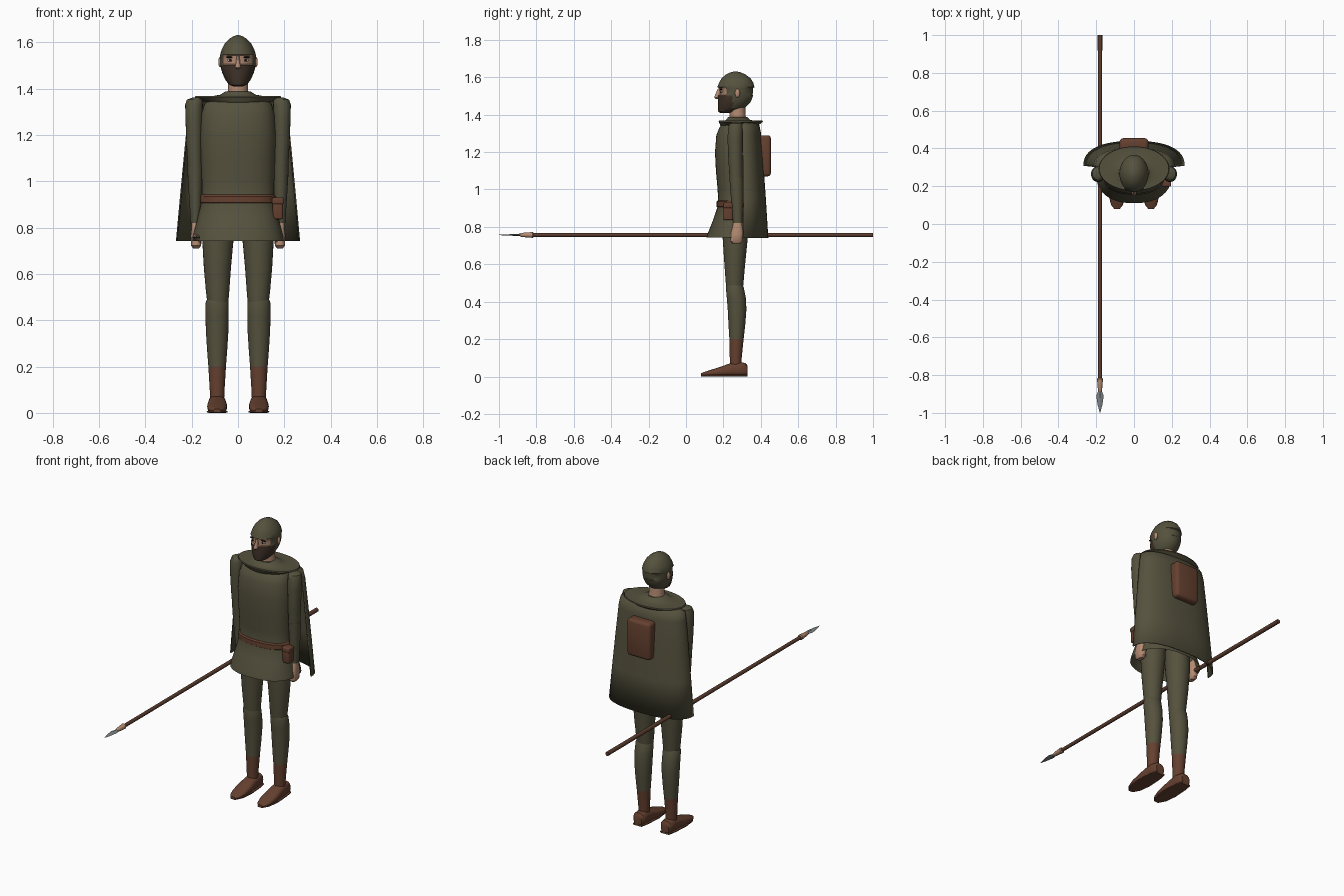
import bpy, bmesh, math
from mathutils import Vector


def material(name, r, g, b):
    m = bpy.data.materials.new(name)
    m.diffuse_color = (r, g, b, 1)
    return m


OLIVE = material("olive_cloth", 0.090, 0.083, 0.047)
LEATHER = material("brown_leather", 0.130, 0.052, 0.029)
MASK = material("dark_cloth", 0.050, 0.032, 0.021)
WOOD = material("spear_wood", 0.105, 0.046, 0.028)
SKIN = material("skin", 0.46, 0.26, 0.17)
STEEL = material("steel", 0.20, 0.22, 0.22)
WHITE = material("eye_white", 0.60, 0.58, 0.52)
BLACK = material("black", 0.012, 0.01, 0.01)


def finish(bm, name, mats, angle=40):
    bmesh.ops.recalc_face_normals(bm, faces=bm.faces)
    me = bpy.data.meshes.new(name)
    bm.to_mesh(me)
    bm.free()
    ob = bpy.data.objects.new(name, me)
    bpy.context.collection.objects.link(ob)
    for m in (mats if isinstance(mats, list) else [mats]):
        me.materials.append(m)
    bpy.ops.object.select_all(action='DESELECT')
    ob.select_set(True)
    bpy.context.view_layer.objects.active = ob
    bpy.ops.object.shade_smooth_by_angle(angle=math.radians(angle))
    return ob


def loft(name, rings, mats, axis='z', n=28, p=2.0, caps=(True, True), rule=None, angle=40, arc=None):
    """Skin superellipse rings (along, c1, c2, r1, r2) along the z or y axis."""
    bm = bmesh.new()
    loops = []
    for s, c1, c2, r1, r2 in rings:
        loop = []
        for i in range(n + 1 if arc else n):
            a = (arc or math.tau) * i / n
            u, v = math.cos(a), math.sin(a)
            x = c1 + r1 * math.copysign(abs(u) ** (2 / p), u)
            w = c2 + r2 * math.copysign(abs(v) ** (2 / p), v)
            loop.append(bm.verts.new((x, w, s) if axis == 'z' else (x, s, w)))
        loops.append(loop)
    for a, b in zip(loops, loops[1:]):
        for i in range(n):
            j = (i + 1) % len(a)
            bm.faces.new((a[i], a[j], b[j], b[i]))
    if not arc:
        if caps[0]:
            bm.faces.new(loops[0])
        if caps[1]:
            bm.faces.new(loops[-1])
    if rule:
        for f in bm.faces:
            f.material_index = rule(f.calc_center_median())
    return finish(bm, name, mats, angle)


def box(name, centre, size, mat, bevel):
    bm = bmesh.new()
    bmesh.ops.create_cube(bm, size=1)
    for v in bm.verts:
        v.co = Vector(c + k * s for c, k, s in zip(centre, v.co, size))
    bmesh.ops.bevel(bm, geom=bm.edges[:], offset=bevel, segments=3, affect='EDGES', profile=0.5)
    return finish(bm, name, mat)


def ball(name, centre, radii, mat, n=16):
    bm = bmesh.new()
    bmesh.ops.create_uvsphere(bm, u_segments=n, v_segments=n // 2 + 2, radius=1)
    for v in bm.verts:
        v.co = Vector(c + k * r for c, k, r in zip(centre, v.co, radii))
    return finish(bm, name, mat)


# Tunic with flared skirt, open below
loft("tunic", [(0.742, 0, 0.262, 0.200, 0.152), (0.76, 0, 0.262, 0.197, 0.148),
               (0.84, 0, 0.264, 0.176, 0.118), (0.92, 0, 0.265, 0.156, 0.092),
               (1.0, 0, 0.265, 0.157, 0.096), (1.1, 0, 0.264, 0.161, 0.104),
               (1.2, 0, 0.264, 0.165, 0.109), (1.29, 0, 0.266, 0.158, 0.104),
               (1.335, 0, 0.272, 0.145, 0.092), (1.36, 0, 0.278, 0.115, 0.07)],
     OLIVE, n=40, p=2.3, caps=(False, True))

# Belt and hip pouch
loft("belt", [(0.903, 0, 0.265, 0.157, 0.094), (0.908, 0, 0.265, 0.163, 0.101),
              (0.935, 0, 0.265, 0.162, 0.101), (0.942, 0, 0.265, 0.156, 0.094)],
     LEATHER, n=40, p=2.3)
box("hip_pouch", (0.172, 0.226, 0.882), (0.044, 0.05, 0.092), LEATHER, 0.008)
box("pouch_flap", (0.172, 0.226, 0.915), (0.05, 0.055, 0.03), LEATHER, 0.007)

# Cape: half shell closed over the shoulders
cape = loft("cape", [(0.742, 0, 0.308, 0.268, 0.132), (0.95, 0, 0.306, 0.249, 0.121),
                     (1.15, 0, 0.304, 0.230, 0.109), (1.3, 0, 0.302, 0.215, 0.099),
                     (1.345, 0, 0.300, 0.206, 0.092), (1.358, 0, 0.298, 0.17, 0.075),
                     (1.362, 0, 0.295, 0.10, 0.04)],
            OLIVE, n=32, p=2.4, arc=math.pi, angle=60)
solid = cape.modifiers.new("thickness", 'SOLIDIFY')
solid.thickness = 0.006

# Wide collar and its neck band
loft("collar", [(1.325, 0, 0.275, 0.075, 0.075), (1.332, 0, 0.278, 0.115, 0.09),
                (1.348, 0, 0.287, 0.155, 0.106), (1.362, 0, 0.293, 0.187, 0.118),
                (1.368, 0, 0.293, 0.184, 0.116), (1.366, 0, 0.285, 0.12, 0.08),
                (1.374, 0, 0.278, 0.075, 0.062), (1.388, 0, 0.276, 0.055, 0.05)],
     OLIVE, n=40)
loft("neck", [(1.36, 0, 0.278, 0.048, 0.046), (1.40, 0, 0.276, 0.043, 0.042),
              (1.47, 0, 0.272, 0.045, 0.044)], SKIN)

# Back pack
box("back_pack", (0, 0.419, 1.18), (0.152, 0.07, 0.22), LEATHER, 0.018)


# Head with hood, face opening and mask
def head_rule(c):
    if 1.503 < c.z < 1.545 and c.y < 0.218:
        return 1
    if c.z < 1.503 and c.y < 0.25:
        return 2
    return 0


loft("hooded_head", [(1.409, 0, 0.213, 0.018, 0.03), (1.416, 0, 0.220, 0.037, 0.048),
                     (1.435, 0, 0.242, 0.053, 0.072), (1.465, 0, 0.257, 0.067, 0.087),
                     (1.485, 0, 0.262, 0.073, 0.091), (1.503, 0, 0.265, 0.0755, 0.094),
                     (1.506, 0, 0.268, 0.076, 0.088), (1.525, 0, 0.269, 0.077, 0.089),
                     (1.543, 0, 0.268, 0.077, 0.091), (1.547, 0, 0.267, 0.077, 0.099),
                     (1.57, 0, 0.268, 0.070, 0.092), (1.595, 0, 0.268, 0.057, 0.077),
                     (1.615, 0, 0.266, 0.038, 0.052), (1.627, 0, 0.265, 0.018, 0.025),
                     (1.631, 0, 0.265, 0.004, 0.006)],
     [OLIVE, SKIN, MASK], n=40, rule=head_rule)

# Nose
loft("nose", [(1.484, 0, 0.168, 0.006, 0.008), (1.492, 0, 0.167, 0.013, 0.016),
              (1.505, 0, 0.171, 0.010, 0.016), (1.54, 0, 0.180, 0.006, 0.009)],
     SKIN, n=12)

# Spear held level in the right hand
SX, SZ = -0.18, 0.757
loft("spear_shaft", [(-0.83, SX, SZ, 0.010, 0.010), (1.0, SX, SZ, 0.012, 0.012)],
     WOOD, axis='y', n=14)
loft("spear_socket", [(-0.888, SX, SZ, 0.008, 0.008), (-0.88, SX, SZ, 0.011, 0.011),
                      (-0.82, SX, SZ, 0.016, 0.016), (-0.815, SX, SZ, 0.012, 0.012)],
     SKIN, axis='y', n=14)
loft("spear_blade", [(-1.0, SX, SZ, 0.001, 0.001), (-0.96, SX, SZ, 0.012, 0.003),
                     (-0.91, SX, SZ, 0.020, 0.005), (-0.885, SX, SZ, 0.010, 0.007),
                     (-0.87, SX, SZ, 0.008, 0.007)],
     STEEL, axis='y', n=4, angle=15)

for s, side in ((-1, "right"), (1, "left")):
    # Eyes and brows
    ball(side + "_eye", (s * 0.033, 0.191, 1.522), (0.013, 0.005, 0.006), WHITE)
    ball(side + "_pupil", (s * 0.033, 0.1865, 1.522), (0.006, 0.003, 0.006), BLACK)
    ball(side + "_brow", (s * 0.034, 0.188, 1.536), (0.018, 0.007, 0.004), BLACK)
    ball(side + "_ear", (s * 0.077, 0.275, 1.515), (0.008, 0.013, 0.023), SKIN)

    # Sleeves
    loft(side + "_upper_arm", [(1.05, s * 0.185, 0.268, 0.031, 0.034),
                               (1.15, s * 0.188, 0.264, 0.034, 0.037),
                               (1.27, s * 0.190, 0.262, 0.037, 0.040),
                               (1.33, s * 0.190, 0.265, 0.038, 0.040),
                               (1.352, s * 0.187, 0.268, 0.034, 0.035),
                               (1.362, s * 0.178, 0.27, 0.018, 0.02)], OLIVE, n=20)
    loft(side + "_forearm", [(0.82, s * 0.183, 0.276, 0.021, 0.025),
                             (0.92, s * 0.184, 0.273, 0.027, 0.030),
                             (1.02, s * 0.185, 0.270, 0.032, 0.035),
                             (1.065, s * 0.185, 0.268, 0.033, 0.036)], OLIVE, n=20)
    # Hands with thumb
    loft(side + "_hand", [(0.71, s * 0.181, 0.270, 0.012, 0.02),
                          (0.722, s * 0.181, 0.270, 0.022, 0.033),
                          (0.765, s * 0.181, 0.272, 0.024, 0.035),
                          (0.80, s * 0.182, 0.275, 0.019, 0.027),
                          (0.835, s * 0.183, 0.276, 0.017, 0.020)], SKIN, n=16, p=2.5)
    ball(side + "_thumb", (s * 0.165, 0.243, 0.762), (0.010, 0.012, 0.025), SKIN)

    # Legs
    X = s * 0.09
    loft(side + "_thigh", [(0.475, X - s * 0.003, 0.260, 0.045, 0.045),
                           (0.52, X - s * 0.002, 0.260, 0.050, 0.049),
                           (0.62, X - s * 0.001, 0.261, 0.058, 0.057),
                           (0.74, X - s * 0.003, 0.263, 0.067, 0.067),
                           (0.85, X - s * 0.006, 0.263, 0.068, 0.07)], OLIVE)
    loft(side + "_lower_leg", [(0.055, X, 0.266, 0.030, 0.030), (0.1, X, 0.266, 0.032, 0.032),
                               (0.2, X, 0.270, 0.038, 0.038), (0.28, X, 0.272, 0.044, 0.045),
                               (0.36, X, 0.273, 0.049, 0.050), (0.42, X, 0.269, 0.050, 0.051),
                               (0.475, X, 0.261, 0.050, 0.048), (0.487, X, 0.260, 0.045, 0.044)],
         [OLIVE, LEATHER], rule=lambda c: 1 if c.z < 0.2 else 0)
    # Pointed shoes
    loft(side + "_shoe", [(0.328, X, 0.033, 0.026, 0.026), (0.318, X, 0.037, 0.034, 0.035),
                          (0.28, X, 0.039, 0.037, 0.039), (0.24, X, 0.036, 0.039, 0.036),
                          (0.19, X, 0.027, 0.043, 0.027), (0.14, X, 0.020, 0.041, 0.018),
                          (0.10, X, 0.014, 0.031, 0.011), (0.08, X, 0.011, 0.015, 0.006)],
         LEATHER, axis='y', p=2.6)
    # Soles
    loft(side + "_sole", [(0.329, X, 0.005, 0.030, 0.005), (0.28, X, 0.005, 0.039, 0.005),
                          (0.19, X, 0.005, 0.045, 0.005), (0.12, X, 0.005, 0.037, 0.005),
                          (0.08, X, 0.005, 0.016, 0.004)], LEATHER, axis='y', p=5)
